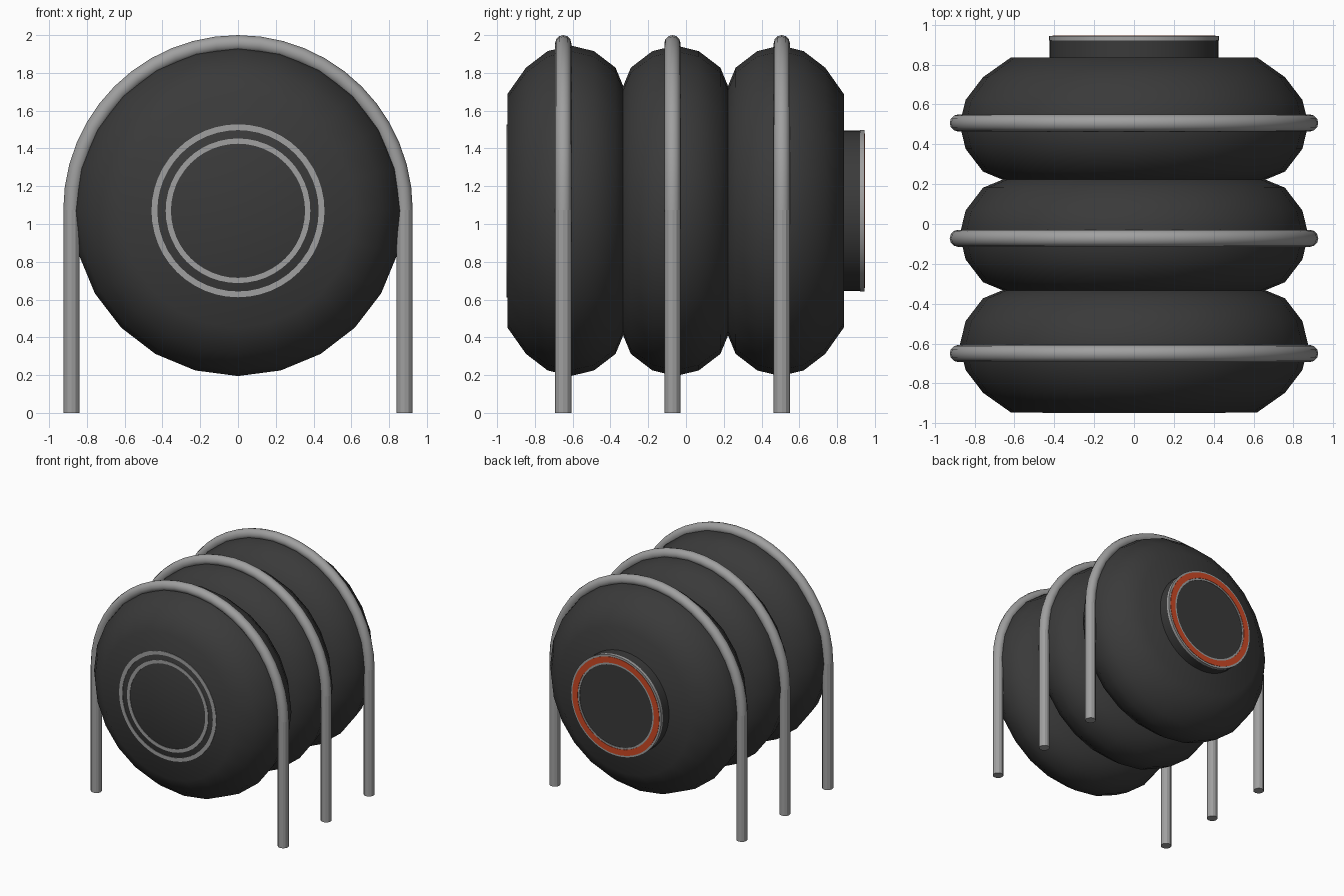
import bpy, bmesh, math
from mathutils import Vector

if "Cube" in bpy.data.objects:
    bpy.data.objects.remove(bpy.data.objects["Cube"])

ZC = 1.07  # height of the body axis


def material(name, rgb):
    m = bpy.data.materials.new(name)
    m.diffuse_color = (*rgb, 1)
    m.use_nodes = True
    m.node_tree.nodes["Principled BSDF"].inputs["Base Color"].default_value = m.diffuse_color
    return m


DARK = material("dark rubber", (0.042, 0.042, 0.042))
GREY = material("grey metal", (0.35, 0.35, 0.35))
ORANGE = material("orange seal", (0.6, 0.065, 0.018))


def finish(bm, name, mat, angle):
    bmesh.ops.recalc_face_normals(bm, faces=bm.faces)
    me = bpy.data.meshes.new(name)
    bm.to_mesh(me)
    bm.free()
    ob = bpy.data.objects.new(name, me)
    bpy.context.collection.objects.link(ob)
    me.materials.append(mat)
    bpy.ops.object.select_all(action='DESELECT')
    ob.select_set(True)
    bpy.context.view_layer.objects.active = ob
    if angle:
        bpy.ops.object.shade_smooth_by_angle(angle=math.radians(angle))
    return ob


def skin(bm, rings, closed=False):
    """Join successive vertex rings with quads, capping open ends."""
    pairs = list(zip(rings, rings[1:])) + ([(rings[-1], rings[0])] if closed else [])
    for a, b in pairs:
        n = len(a)
        for i in range(n):
            j = (i + 1) % n
            bm.faces.new((a[i], a[j], b[j], b[i]))
    if not closed:
        bm.faces.new(rings[0])
        bm.faces.new(rings[-1])


def lathe(name, profile, mat, segs, angle=40, closed=False):
    """Turn (radius, y) points about the body axis."""
    bm = bmesh.new()
    rings = [[bm.verts.new((r * math.sin(2 * math.pi * i / segs), y,
                            ZC + r * math.cos(2 * math.pi * i / segs)))
              for i in range(segs)] for r, y in profile]
    skin(bm, rings, closed)
    return finish(bm, name, mat, angle)


def band(name, r0, r1, y0, y1, mat):
    return lathe(name, [(r0, y0), (r1, y0), (r1, y1), (r0, y1)], mat, 48, closed=True)


# Three swollen lobes, joined at narrow necks
R, B, MID, STEP = 0.875, 0.474, -0.055, 0.555
profile = []
for k in (-1, 0, 1):
    c = MID + k * STEP
    for a in (-45, -30, -15, 0, 15, 30, 45):
        if (a == -45 and k > -1) or (a == 45 and k < 1):
            continue
        t = math.radians(a)
        profile.append((R * math.cos(t), c + B * math.sin(t)))
    if k < 1:
        profile.append((0.66, c + STEP / 2))
lathe("body", profile, DARK, 24)

# Back collar with grey rim, orange seal and dark hatch
lathe("back_collar", [(0.425, 0.80), (0.425, 0.922)], DARK, 48)
band("back_rim", 0.345, 0.427, 0.92, 0.944, GREY)
band("back_seal", 0.36, 0.41, 0.94, 0.947, ORANGE)
lathe("back_hatch", [(0.347, 0.915), (0.347, 0.94)], DARK, 48)

# Thin flush rings on the front
band("front_outer_ring", 0.427, 0.458, -0.949, -0.943, GREY)
band("front_inner_ring", 0.355, 0.383, -0.949, -0.943, GREY)

# Support hoops: smooth half-circle arches on straight faceted legs
HR, TUBE = 0.882, 0.043
for n, y in enumerate((-0.65, -0.072, 0.507), 1):
    bm = bmesh.new()
    rings = []
    for i in range(25):
        a = math.pi * i / 24
        d = Vector((math.cos(a), 0, math.sin(a)))
        rings.append([bm.verts.new(Vector((0, y, 1.075)) + d * (HR + TUBE * math.cos(2 * math.pi * j / 12))
                                   + Vector((0, TUBE * math.sin(2 * math.pi * j / 12), 0)))
                      for j in range(12)])
    skin(bm, rings)
    finish(bm, f"hoop_arch_{n}", GREY, 40)
    for side, label in ((-1, "left"), (1, "right")):
        bm = bmesh.new()
        rings = [[bm.verts.new((side * HR + TUBE * math.cos(2 * math.pi * j / 12),
                                y + TUBE * math.sin(2 * math.pi * j / 12), z))
                  for j in range(12)] for z in (0, 1.075)]
        skin(bm, rings)
        finish(bm, f"{label}_leg_{n}", GREY, 0)
